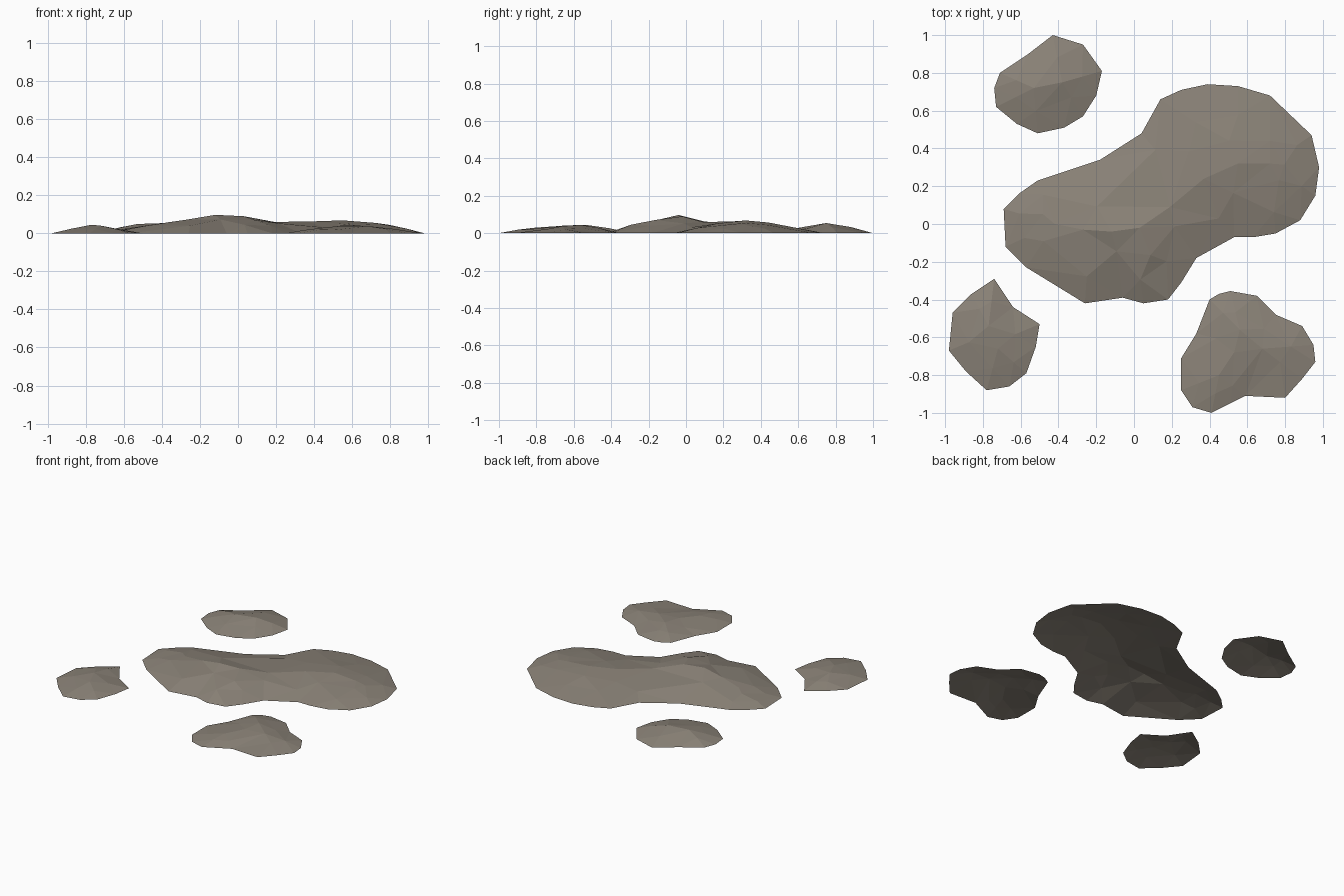
import bpy, random
from mathutils import Vector
from mathutils.geometry import delaunay_2d_cdt, intersect_point_line

if "Cube" in bpy.data.objects:
    bpy.data.objects.remove(bpy.data.objects["Cube"])

random.seed(4)
stone = bpy.data.materials.new("warm grey stone")
stone.diffuse_color = (0.258, 0.227, 0.188, 1)
stone.use_nodes = True
stone.node_tree.nodes["Principled BSDF"].inputs["Base Color"].default_value = stone.diffuse_color


def nearest_on_spine(p, spine):
    """Closest point of the crest line to p, with its height."""
    best = None
    for a, b in zip(spine, spine[1:]):
        a, b = Vector(a), Vector(b)
        t = intersect_point_line(p, a.xy, b.xy)[1]
        q = a.lerp(b, min(1, max(0, t)))
        if best is None or (q.xy - p).length < (best.xy - p).length:
            best = q
    return best


def mound(name, outline, spine, rings):
    """Open low-poly shell: ground outline, inner contours, crest line."""
    pts = [Vector((x, y, 0)) for x, y in outline]
    n = len(pts)
    for k, (t, rise) in enumerate(rings):
        for i in range(k % 2, n, 2):
            p = pts[i]
            q = nearest_on_spine(p.xy, spine)
            v = p.lerp(q, t + random.uniform(-0.06, 0.06))
            v.z = q.z * (rise + random.uniform(-0.05, 0.05))
            if all((v.xy - o.xy).length > 0.045 for o in pts):
                pts.append(v)
    pts += [Vector(s) for s in spine]
    edges = [(i, (i + 1) % n) for i in range(n)]
    co, _, faces, orig, _, _ = delaunay_2d_cdt([p.xy for p in pts], edges, [], 1, 1e-5)
    verts = [(c.x, c.y, pts[o[0]].z if o else 0) for c, o in zip(co, orig)]
    me = bpy.data.meshes.new(name)
    me.from_pydata(verts, [], faces)
    me.update()
    if sum(p.normal.z for p in me.polygons) < 0:
        me.flip_normals()
    me.materials.append(stone)
    bpy.context.collection.objects.link(bpy.data.objects.new(name, me))


# Large mound with two humps
mound("large_mound",
      [(-.69, .08), (-.61, .16), (-.51, .23), (-.18, .34), (.04, .48), (.14, .66), (.25, .71),
       (.39, .74), (.55, .73), (.72, .68), (.94, .47), (.98, .30), (.96, .15), (.88, .02),
       (.75, -.05), (.63, -.07), (.53, -.07), (.33, -.18), (.25, -.31), (.18, -.40),
       (.05, -.42), (-.06, -.39), (-.26, -.42), (-.57, -.23), (-.68, -.12)],
      [(-.42, .0, .05), (-.27, -.03, .072), (-.12, -.04, .097), (.03, -.02, .09),
       (.19, .09, .06), (.37, .24, .062), (.55, .32, .068), (.72, .32, .055)],
      [(.34, .48), (.66, .80)])

# Small mound, back left
mound("back_left_mound",
      [(-.43, 1.0), (-.27, .95), (-.17, .81), (-.20, .68), (-.27, .57), (-.37, .51),
       (-.51, .48), (-.62, .53), (-.73, .62), (-.74, .72), (-.71, .80), (-.56, .90)],
      [(-.53, .72, .049), (-.38, .75, .054)], [(.5, .6)])

# Small mound, front left
mound("front_left_mound",
      [(-.74, -.29), (-.64, -.44), (-.50, -.53), (-.52, -.65), (-.57, -.79), (-.66, -.86),
       (-.78, -.88), (-.89, -.78), (-.98, -.67), (-.96, -.47), (-.86, -.37)],
      [(-.77, -.54, .045), (-.72, -.66, .04)], [(.5, .58)])

# Medium mound, front right
mound("front_right_mound",
      [(.40, -.40), (.45, -.37), (.51, -.355), (.65, -.38), (.75, -.48), (.89, -.54),
       (.95, -.64), (.96, -.73), (.89, -.82), (.80, -.92), (.59, -.91), (.51, -.95),
       (.41, -1.0), (.31, -.97), (.25, -.88), (.25, -.71), (.33, -.58)],
      [(.45, -.80, .030), (.53, -.68, .038), (.56, -.56, .044), (.68, -.66, .038)],
      [(.5, .6)])
